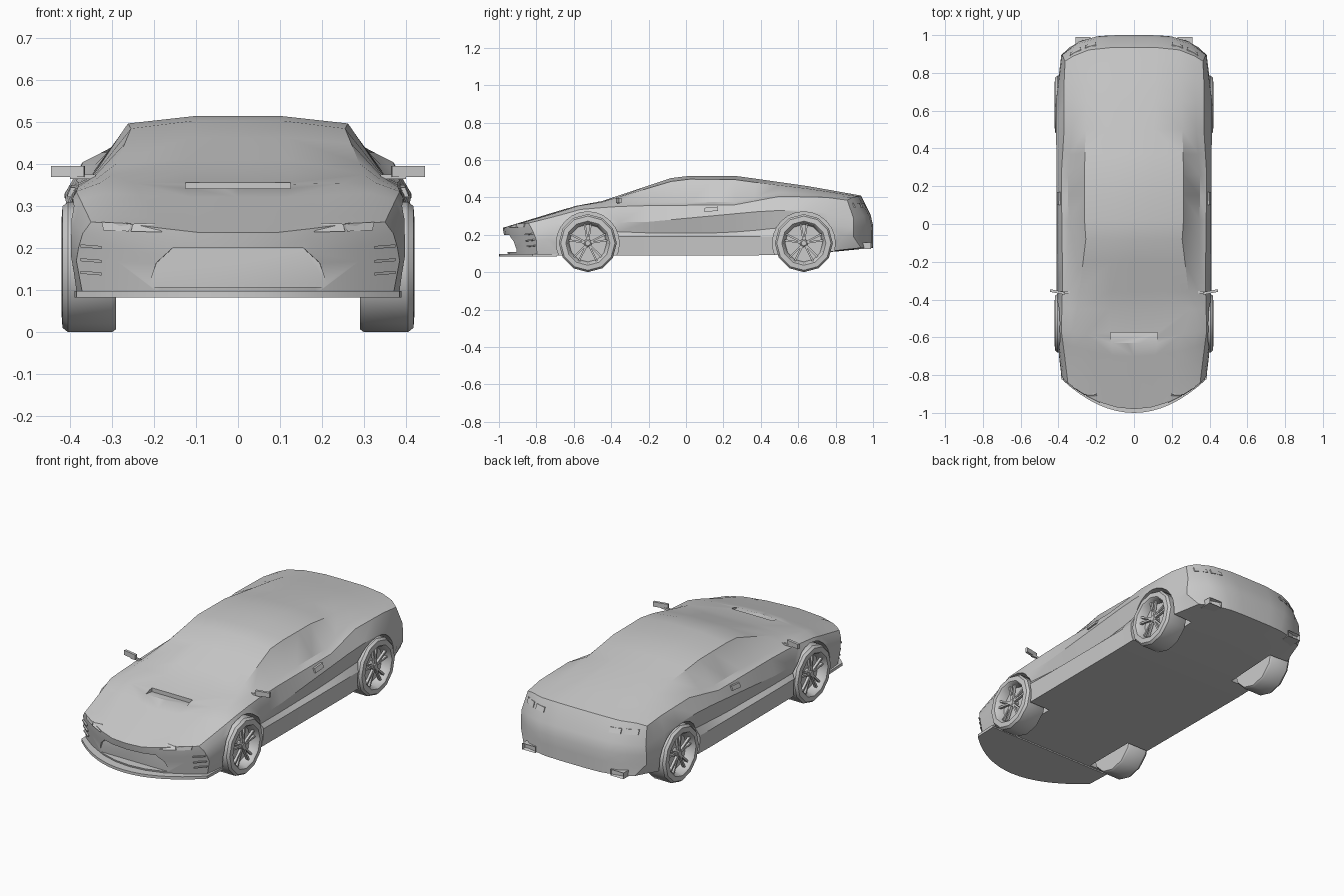
import bpy, bmesh, math
from mathutils import Vector, Matrix
from mathutils.bvhtree import BVHTree

if "Cube" in bpy.data.objects:
    bpy.data.objects.remove(bpy.data.objects["Cube"])

GREY = bpy.data.materials.new("plain grey")
GREY.use_nodes = True
GREY.diffuse_color = (0.6, 0.6, 0.6, 1)
GREY.node_tree.nodes["Principled BSDF"].inputs["Base Color"].default_value = GREY.diffuse_color


def finish(name, bm, angle=30):
    """Turn a bmesh into a named, coloured object."""
    bmesh.ops.remove_doubles(bm, verts=bm.verts, dist=1e-5)
    bmesh.ops.recalc_face_normals(bm, faces=bm.faces)
    mesh = bpy.data.meshes.new(name)
    bm.to_mesh(mesh)
    bm.free()
    mesh.materials.append(GREY)
    obj = bpy.data.objects.new(name, mesh)
    bpy.context.collection.objects.link(obj)
    smooth(obj, angle)
    return obj


def smooth(obj, angle):
    bpy.ops.object.select_all(action='DESELECT')
    obj.select_set(True)
    bpy.context.view_layer.objects.active = obj
    bpy.ops.object.shade_smooth_by_angle(angle=math.radians(angle))


def prism(bm, near, far):
    """Closed solid between two matching outlines."""
    a, b = [[bm.verts.new(p) for p in loop] for loop in (near, far)]
    bm.faces.new(a)
    bm.faces.new(b[::-1])
    for i in range(len(a)):
        j = (i + 1) % len(a)
        bm.faces.new((a[j], a[i], b[i], b[j]))


def box(bm, size, matrix):
    bmesh.ops.create_cube(bm, size=1, matrix=matrix @ Matrix.Diagonal((*size, 1)))


# Lengthwise lines of the body: (station, half width, height)
SILL_LOW = [(-.98, .37, .09), (-.6, .4, .09), (.45, .405, .09), (.8, .4, .11), (1, .34, .13)]
SILL_HIGH = [(-.98, .385, .17), (-.6, .415, .2), (-.3, .41, .19), (.45, .41, .19), (.65, .415, .2), (1, .385, .19)]
RECESS = [(-.98, .38, .2), (-.6, .415, .24), (-.3, .39, .21), (.2, .383, .21), (.45, .39, .23), (.65, .415, .26), (1, .385, .24)]
CREASE = [(-.98, .37, .235), (-.6, .41, .29), (-.3, .405, .26), (.45, .412, .33), (.65, .413, .33), (1, .38, .29)]
SHOULDER = [(-.98, .35, .262), (-.6, .385, .335), (-.3, .378, .355), (.26, .385, .36), (.5, .37, .405), (.8, .37, .4), (1, .365, .385)]
GLASS_BASE = [(-.98, .28, .26), (-.6, .33, .355), (-.36, .343, .37), (.26, .35, .375), (.5, .33, .425), (1, .32, .4)]
ROOF_EDGE = [(-.98, .17, .246), (-.6, .25, .355), (-.45, .3, .375), (-.08, .255, .485), (.02, .262, .497), (.26, .262, .495), (.37, .26, .48), (1, .24, .405)]
ROOF_MID = [(-.98, .09, .237), (-.6, .12, .352), (-.45, .13, .38), (-.08, .11, .503), (.02, .1, .515), (.26, .1, .515), (.37, .1, .5), (1, .12, .41)]
STATIONS = [-.98, -.9, -.8, -.7, -.6, -.45, -.36, -.2, -.08, .02, .15, .26, .37, .5, .65, .8, .92, 1]


def at(line, s):
    for (s0, x0, z0), (s1, x1, z1) in zip(line, line[1:]):
        if s <= s1:
            t = (s - s0) / (s1 - s0)
            return x0 + (x1 - x0) * t, z0 + (z1 - z0) * t


def place(s, x, z):
    """Bow both ends in plan and rake them in profile."""
    front = max(0, (-.5 - s) / .48)
    rear = max(0, (s - .7) / .3)
    y = s + front * (.18 * (x / .4) ** 2 + .2 * max(0, .235 - z))
    y -= rear * (.1 * (x / .38) ** 4 + .5 * max(0, z - .28))
    return x, y, z


def section(s):
    """Floor from centre outwards, then side, then roof back to centre."""
    low = at(SILL_LOW, s)
    floor = [(low[0] * f, low[1]) for f in (0, .25, .5, .8, 1)]
    upper = [at(l, s) for l in (SILL_HIGH, RECESS, CREASE, SHOULDER, GLASS_BASE, ROOF_EDGE, ROOF_MID)]
    return floor + upper + [(0, upper[-1][1])]


def cap(bm, s):
    """Curved end face joining floor points to roof points."""
    sec = section(s)
    floor, side, top = sec[:5], sec[5:8], sec[:7:-1]
    z0, z1 = floor[4][1], top[4][1]
    rows = [floor]
    for outer in side:
        t = (outer[1] - z0) / (z1 - z0)
        inner = [(a[0] + (b[0] - a[0]) * t, a[1] + (b[1] - a[1]) * t) for a, b in zip(floor, top)]
        rows.append(inner[:4] + [outer])
    rows.append(top)
    grid = [[bm.verts.new(place(s, *p)) for p in row] for row in rows]
    for r, q in zip(grid, grid[1:]):
        for i in range(4):
            bm.faces.new((r[i], r[i + 1], q[i + 1], q[i]))


# Body shell
bm = bmesh.new()
rings = [[bm.verts.new(place(s, *p)) for p in section(s)] for s in STATIONS]
for r, q in zip(rings, rings[1:]):
    for i in range(len(r) - 1):
        bm.faces.new((r[i], r[i + 1], q[i + 1], q[i]))
cap(bm, STATIONS[0])
cap(bm, STATIONS[-1])
bmesh.ops.mirror(bm, geom=bm.verts[:] + bm.edges[:] + bm.faces[:], axis='X', merge_dist=1e-4)
body = finish("body", bm)


def cut(cutter):
    mod = body.modifiers.new("cut", 'BOOLEAN')
    mod.operation, mod.solver, mod.object = 'DIFFERENCE', 'EXACT', cutter
    bpy.context.view_layer.objects.active = body
    bpy.ops.object.modifier_apply(modifier=mod.name)
    bpy.data.objects.remove(cutter)


# Wheel wells, grille opening and bonnet scoop
WHEELS = [("front", -.525), ("rear", .63)]
TYRE = .155
bm = bmesh.new()
for _, y in WHEELS:
    for side in (-1, 1):
        turn = Matrix.Translation((side * .39, y, TYRE)) @ Matrix.Rotation(math.pi / 2, 4, 'Y')
        bmesh.ops.create_cone(bm, cap_ends=True, segments=24, radius1=.168, radius2=.168, depth=.24, matrix=turn)
cut(finish("well_cutter", bm))

half = [(.22, .107), (.2, .165), (.16, .2)]
outline = half + [(-x, z) for x, z in half[::-1]]
bm = bmesh.new()
prism(bm, [(x, -1.1, z) for x, z in outline], [(x * .97, -.905, z) for x, z in outline])
cut(finish("grille_cutter", bm))

wedge = [(-.65, .345), (-.575, .335), (-.575, .42), (-.65, .42)]
bm = bmesh.new()
prism(bm, [(-.125, y, z) for y, z in wedge], [(.125, y, z) for y, z in wedge])
cut(finish("scoop_cutter", bm))
smooth(body, 30)

# Plates that follow the body surface
tree = BVHTree.FromObject(body, bpy.context.evaluated_depsgraph_get())


def fitted(name, outlines, direction, lift=.006):
    """Thin solids whose outlines are projected on to the body, both sides."""
    d = Vector(direction)
    bm = bmesh.new()
    for side in (-1, 1):
        for loop in outlines:
            hits = []
            for a, z in loop:
                start = Vector((a * side, -2 * d.y, z)) if d.y else Vector((2 * side, a, z))
                ray = d if d.y else d * side
                hit = tree.ray_cast(start, ray)[0]
                if hit:
                    hits.append((hit - ray * lift, hit + ray * .01))
            if len(hits) > 2:
                prism(bm, [h[0] for h in hits], [h[1] for h in hits])
    return finish(name, bm)


def rect(a0, a1, z0, z1, slant=0):
    return [(a0, z0), (a1, z0 + slant), (a1, z1 + slant), (a0, z1)]


fitted("headlights", [[(.18, .238), (.255, .24), (.25, .258), (.2, .26)],
                      [(.26, .24), (.32, .242), (.325, .262), (.255, .259)]], (0, 1, 0))
fitted("tail_lights", [rect(.2, .26, .345, .37), rect(.28, .34, .345, .37)], (0, -1, 0))
fitted("bumper_fins", [rect(.325, .375, z, z + .007, .004) for z in (.135, .165, .198)], (0, 1, 0), .012)
fitted("door_handles", [rect(.1, .17, .322, .344, .006)], (-1, 0, 0), .01)

# Front splitter
steps = [i / 8 for i in range(-8, 9)]
edge = [(.385 * u, -1 + .18 * u * u) for u in steps] + [(.39, -.69), (-.39, -.69)]
bm = bmesh.new()
prism(bm, [(x, y, .083) for x, y in edge], [(x, y, .098) for x, y in edge])
finish("front_splitter", bm)

# Exhaust outlets and door mirrors
bm = bmesh.new()
for side in (-1, 1):
    box(bm, (.08, .09, .034), Matrix.Translation((side * .27, .945, .142)))
ends = [f for f in bm.faces if f.calc_center_median().y > .98]
bmesh.ops.inset_individual(bm, faces=ends, thickness=.006)
bmesh.ops.translate(bm, verts=list({v for f in ends for v in f.verts}), vec=(0, -.02, 0))
finish("exhaust_outlets", bm)

bm = bmesh.new()
for side in (-1, 1):
    tilt = Matrix.Rotation(side * .2, 4, 'Z')
    box(bm, (.08, .014, .026), Matrix.Translation((side * .405, -.36, .383)) @ tilt)
    box(bm, (.06, .012, .01), Matrix.Translation((side * .37, -.362, .37)))
finish("door_mirrors", bm)


# Wheels
def lathe(bm, profile, sides):
    """Spin (x, radius) points about the x axis."""
    verts = [bm.verts.new((x, 0, -r)) for x, r in profile]
    edges = [bm.edges.new(pair) for pair in zip(verts, verts[1:])]
    bmesh.ops.spin(bm, geom=verts + edges, cent=(0, 0, 0), axis=(1, 0, 0), angle=math.tau, steps=sides)


def wheel(name, side, y):
    bm = bmesh.new()
    lathe(bm, [(.29, 0), (.29, .148), (.3, TYRE), (.405, TYRE), (.418, .145),
               (.42, .118), (.412, .11), (.37, .1), (.37, 0)], 12)
    lathe(bm, [(.36, .022), (.398, .022), (.404, .014), (.404, 0)], 10)
    for i in range(10):
        # Paired spokes
        angle = math.tau * (i // 2) / 5 + (.16 if i % 2 else -.16)
        spin = Matrix.Rotation(angle, 4, 'X')
        box(bm, (.014, .01, .095), spin @ Matrix.Translation((.394, 0, .06)))
    bmesh.ops.transform(bm, matrix=Matrix.Translation((0, y, TYRE)) @ Matrix.Diagonal((side, 1, 1, 1)), verts=bm.verts)
    finish(name, bm, 35)


for label, y in WHEELS:
    wheel(label + "_right_wheel", -1, y)
    wheel(label + "_left_wheel", 1, y)
